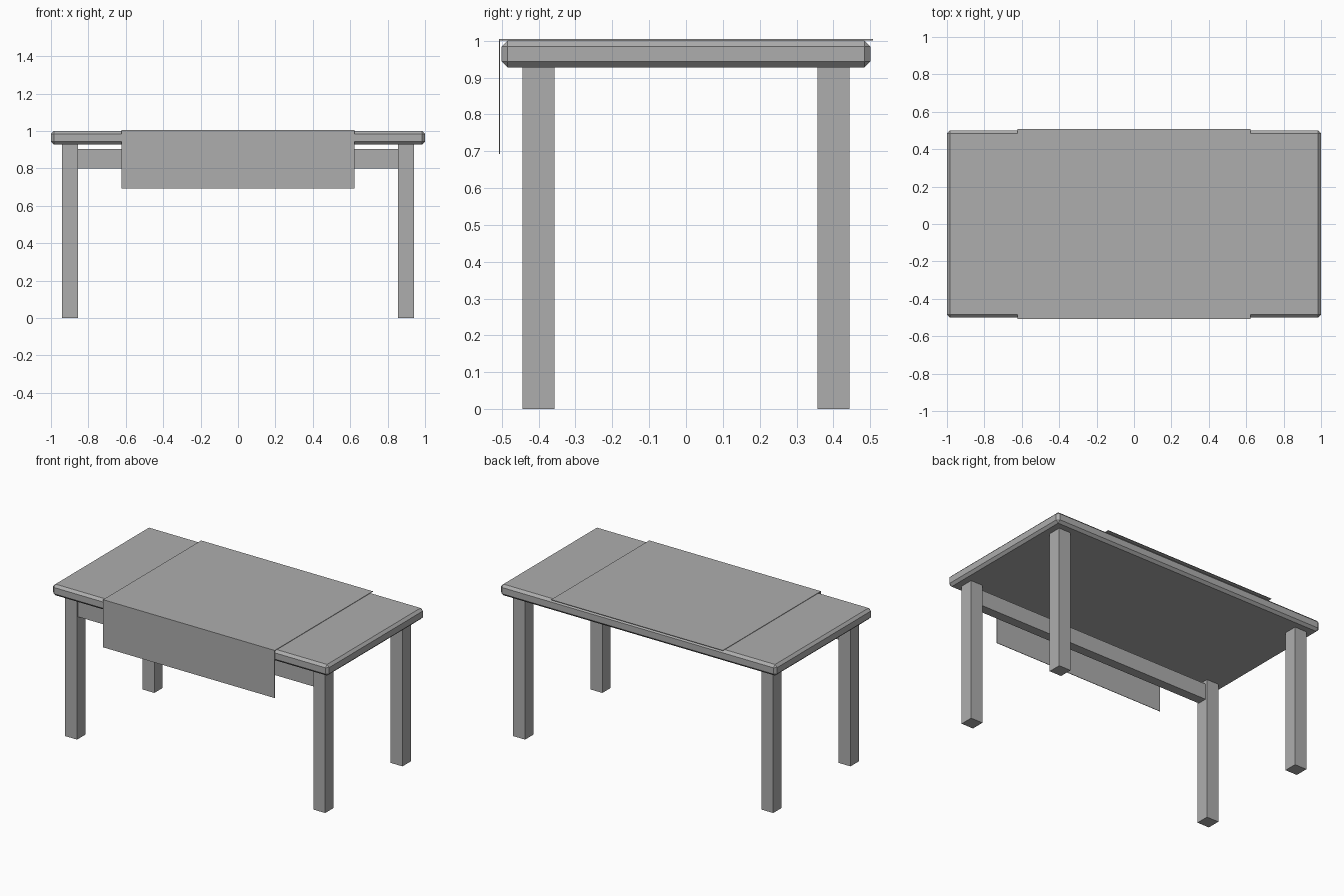
import bpy
import bmesh

if "Cube" in bpy.data.objects:
    bpy.data.objects.remove(bpy.data.objects["Cube"])

grey = bpy.data.materials.new("plain grey")
grey.diffuse_color = (0.42, 0.42, 0.42, 1)
grey.use_nodes = True
grey.node_tree.nodes["Principled BSDF"].inputs["Base Color"].default_value = grey.diffuse_color


def finish(name, bm):
    bmesh.ops.recalc_face_normals(bm, faces=bm.faces)
    mesh = bpy.data.meshes.new(name)
    bm.to_mesh(mesh)
    bm.free()
    mesh.materials.append(grey)
    obj = bpy.data.objects.new(name, mesh)
    bpy.context.collection.objects.link(obj)
    return obj


def box(name, lo, hi, bevel=0):
    bm = bmesh.new()
    bmesh.ops.create_cube(bm, size=1)
    for v in bm.verts:
        v.co = [(a + b) / 2 + c * (b - a) for a, b, c in zip(lo, hi, v.co)]
    if bevel:
        bmesh.ops.bevel(bm, geom=bm.edges[:], offset=bevel, segments=1,
                        profile=0.5, affect='EDGES')
    return finish(name, bm)


# Tabletop with chamfered edges
box("tabletop", (-1, -0.5, 0.927), (1, 0.5, 1.0), bevel=0.016)

# Four square legs
for side, x in (("left", -0.899), ("right", 0.899)):
    for end, y in (("front", -0.4), ("back", 0.4)):
        box(f"{end}_{side}_leg", (x - 0.043, y - 0.043, 0),
            (x + 0.043, y + 0.043, 0.927))

# Rail between the front legs
box("front_rail", (-0.856, -0.432, 0.80), (0.856, -0.37, 0.903))

# Thin cloth: flat on the table, hanging down at the front only
profile = [(0.507, 1.004), (-0.508, 1.004), (-0.508, 0.692),
           (-0.505, 0.692), (-0.505, 1.001), (0.507, 1.001)]
bm = bmesh.new()
face = bm.faces.new([bm.verts.new((-0.622, y, z)) for y, z in profile])
ext = bmesh.ops.extrude_face_region(bm, geom=[face], use_keep_orig=True)
for v in ext["geom"]:
    if isinstance(v, bmesh.types.BMVert):
        v.co.x = 0.622
finish("table_cloth", bm)
